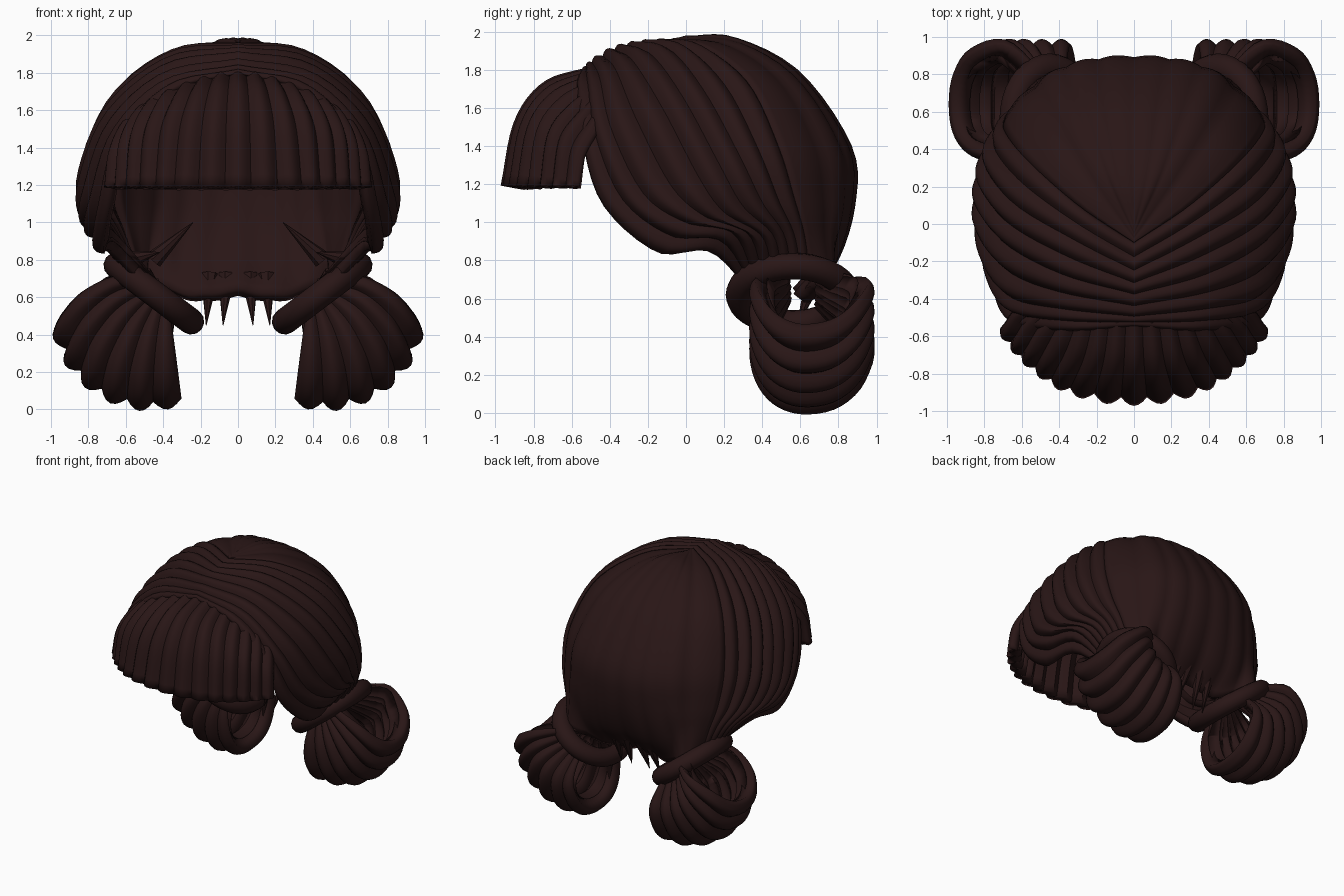
import bpy, bmesh, math
from mathutils import Vector as V, Matrix

if "Cube" in bpy.data.objects:
    bpy.data.objects.remove(bpy.data.objects["Cube"])

hair = bpy.data.materials.new("dark_brown_hair")
hair.diffuse_color = (0.022, 0.008, 0.008, 1)
hair.use_nodes = True
hair.node_tree.nodes["Principled BSDF"].inputs["Base Color"].default_value = hair.diffuse_color


def spline(pts, t):
    """Catmull-Rom through pts, t in 0..1"""
    n = len(pts) - 1
    f = min(max(t, 0), 1) * n
    i = min(int(f), n - 1)
    f -= i
    b, c = pts[i], pts[i + 1]
    a = pts[i - 1] if i > 0 else b * 2 - c
    d = pts[i + 2] if i + 2 <= n else c * 2 - b
    return 0.5 * (b * 2 + (c - a) * f + (a * 2 - b * 5 + c * 4 - d) * f * f
                  + (b * 3 - a - c * 3 + d) * f ** 3)


def finish(ob, mirror=True, thick=0):
    if mirror:
        ob.modifiers.new("mirror", 'MIRROR').merge_threshold = 0.004
    if thick:
        m = ob.modifiers.new("thickness", 'SOLIDIFY')
        m.thickness, m.offset = thick, -1
    ob.data.materials.append(hair)
    bpy.context.view_layer.objects.active = ob
    bpy.ops.object.select_all(action='DESELECT')
    ob.select_set(True)
    bpy.ops.object.shade_smooth_by_angle(angle=math.radians(42))


def strands(name, guides, count, center, bulge=0.25, thick=0.07, mirror=True, nt=28, per=6):
    """Sheet lofted across guide curves, swollen into separate locks"""
    guides = [[V(p) for p in g] for g in guides]
    center = V(center)

    def P(s, t):
        return spline([spline(g, t) for g in guides], s)
    bm = bmesh.new()
    ns, e = count * per, 0.004
    grid = []
    for i in range(ns + 1):
        row = []
        for j in range(nt + 1):
            s, t = i / ns, j / nt
            p = P(s, t)
            ds = (P(min(s + e, 1), t) - P(max(s - e, 0), t)) / (min(s + e, 1) - max(s - e, 0))
            dt = P(s, min(t + e, 1)) - P(s, max(t - e, 0))
            n = ds.cross(dt)
            n = n.normalized() if n.length > 1e-8 else V((0, 0, 1))
            if n.dot(p - center) < 0:
                n.negate()
            h = min(bulge * ds.length / count, 0.055)
            q = p + n * h * (abs(math.sin(math.pi * (i % per) / per)) - 0.7)
            if mirror:
                q.x = 0 if abs(p.x) < 1e-5 else max(q.x, 0)
            row.append(bm.verts.new(q))
        grid.append(row)
    for i in range(ns):
        for j in range(nt):
            bm.faces.new((grid[i][j], grid[i + 1][j], grid[i + 1][j + 1], grid[i][j + 1]))
    # point faces away from the centre
    f = bm.faces[:]
    bm.normal_update()
    if sum(a.normal.dot(a.calc_center_median() - center) for a in f) < 0:
        bmesh.ops.reverse_faces(bm, faces=f)
    me = bpy.data.meshes.new(name)
    bm.to_mesh(me)
    ob = bpy.data.objects.new(name, me)
    bpy.context.collection.objects.link(ob)
    finish(ob, mirror, thick)
    return ob


# side hair: from the centre parting, swept back into the tie
edge = [(0, -.1, 1.96), (.30, .1, 1.93), (.57, .34, 1.74), (.70, .5, 1.4),
        (.70, .58, 1.13), (.65, .63, .93), (.60, .65, .74)]
strands("side_hair", [
    [(0, -.55, 1.80), (.35, -.58, 1.72), (.63, -.55, 1.42), (.71, -.44, 1.08),
     (.74, -.15, .83), (.68, .13, .83), (.46, .34, .62)],
    [(0, -.5, 1.85), (.4, -.46, 1.77), (.68, -.40, 1.5), (.80, -.23, 1.15),
     (.83, .0, .99), (.76, .25, .93), (.55, .36, .69)],
    [(0, -.38, 1.92), (.38, -.28, 1.86), (.70, -.12, 1.6), (.845, .06, 1.25),
     (.84, .2, 1.05), (.74, .4, .92), (.61, .45, .73)],
    [(0, -.25, 1.95), (.34, -.08, 1.92), (.65, .1, 1.7), (.81, .29, 1.35),
     (.80, .41, 1.1), (.71, .52, .93), (.62, .55, .75)],
    edge], 8, (0, .1, 1.2), bulge=.3)

# back hair: from the crown over the back to the nape
strands("back_hair", [
    edge,
    [(0, -.07, 1.965), (.2, .25, 1.94), (.36, .55, 1.75), (.46, .76, 1.4),
     (.48, .79, 1.12), (.5, .77, .92), (.50, .78, .7)],
    [(0, -.04, 1.97), (.1, .25, 1.97), (.18, .59, 1.78), (.24, .85, 1.4),
     (.26, .87, 1.1), (.29, .79, .8), (.25, .64, .58)],
    [(0, 0, 1.98), (0, .25, 1.97), (0, .6, 1.79), (0, .87, 1.4),
     (0, .89, 1.1), (0, .79, .8), (0, .62, .60)]], 4, (0, .1, 1.2), bulge=.08)

# fringe: fan of blunt locks across the forehead
half = [
    [(.22, -.5, 1.78), (.27, -.71, 1.69), (.32, -.84, 1.51), (.35, -.90, 1.19)],
    [(.42, -.48, 1.7), (.5, -.60, 1.61), (.56, -.71, 1.46), (.58, -.75, 1.19)],
    [(.58, -.43, 1.58), (.66, -.47, 1.48), (.71, -.54, 1.35), (.73, -.57, 1.19)]]
mid = [(0, -.5, 1.81), (0, -.74, 1.73), (0, -.89, 1.53), (0, -.96, 1.19)]
flip = [[(-x, y, z) for x, y, z in g] for g in reversed(half)]
strands("fringe", flip + [mid] + half, 15, (0, 0, 1.2), bulge=.3, thick=.08, mirror=False, nt=16)

# looped pigtail: fan of locks folded into a U, open at both ends
loop = [(.05, .46), (.28, .35), (.48, .36), (.62, .45), (.68, .6), (.65, .79), (.52, .93), (.3, .97), (.06, .75)]
fan = []
for k in range(5):
    u = k / 4
    g = []
    for r, y in loop:
        a = math.radians(-20 - 77 * u + 46 * (1 - u) * max(0, 1 - r / .68))
        rr = r * (.97 + .06 * math.sin(math.pi * u))
        g.append((.38 + rr * math.cos(a), y, .68 + rr * math.sin(a)))
    fan.append(g)
strands("looped_pigtail", fan, 6, (.56, .63, .4), bulge=.32, thick=.1, nt=36)

# rolled tie around each pigtail
bpy.ops.mesh.primitive_torus_add(major_segments=36, minor_segments=12, major_radius=.25, minor_radius=.07)
tie = bpy.context.object
tie.name = "hair_tie"
tie.data.transform(Matrix.Translation((.45, .56, .62)) @ Matrix.Rotation(math.radians(-37), 4, 'Y')
                   @ Matrix.Diagonal((1, 1.1, 1, 1)))
finish(tie)


# loose pointed wisps at the nape and inside the sides
def wisp(name, base, tip, r):
    base, tip = V(base), V(tip)
    d = tip - base
    bm = bmesh.new()
    bmesh.ops.create_cone(bm, cap_ends=True, segments=8, radius1=r, radius2=.002, depth=d.length,
                          matrix=Matrix.Translation((base + tip) / 2) @ d.to_track_quat('Z', 'Y').to_matrix().to_4x4())
    me = bpy.data.meshes.new(name)
    bm.to_mesh(me)
    ob = bpy.data.objects.new(name, me)
    bpy.context.collection.objects.link(ob)
    finish(ob)


for x in (.07, .16):
    wisp("nape_wisp", (x - .01, .68, .72), (x + .01, .58, .45), .05)
for b, t in (((.45, .55, .8), (.24, .5, 1.0)), ((.58, .4, .8), (.42, .35, .84))):
    wisp("inner_wisp", b, t, .05)
